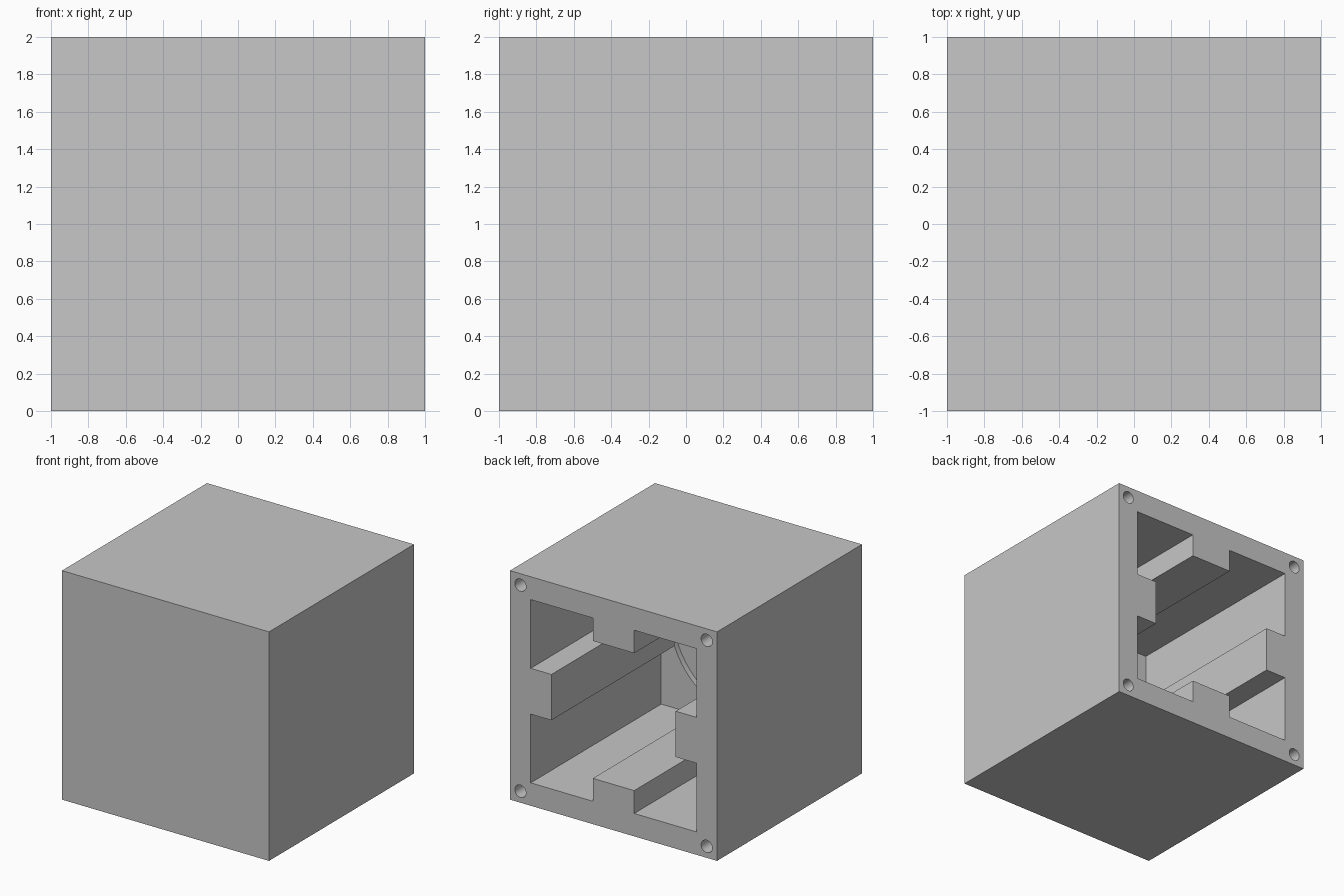
import bpy
import bmesh
import math
from mathutils import Matrix, Vector

default = bpy.data.objects.get("Cube")
if default:
    bpy.data.objects.remove(default, do_unlink=True)

HALF = 1.0        # half the cube
INNER = 0.8       # half the cavity
RIB_HALF = 0.2    # half the rib width
RIB_TOP = 0.6     # rib distance from the axis
WALL_Y = -0.8     # inside of the front wall
RIB_END_Y = -0.7  # ribs stop short of the wall
OUT_Y = 1.1       # cutters run past the open back

grey = bpy.data.materials.new("light_grey")
grey.use_nodes = True
grey.diffuse_color = (0.57, 0.57, 0.57, 1)
grey.node_tree.nodes["Principled BSDF"].inputs["Base Color"].default_value = (0.57, 0.57, 0.57, 1)


def prism(name, profile, y0, y1):
    """Extrude an x, z profile (about the box axis) along y."""
    bm = bmesh.new()
    face = bm.faces.new([bm.verts.new((x, y0, z + HALF)) for x, z in profile])
    grown = bmesh.ops.extrude_face_region(bm, geom=[face])["geom"]
    verts = [v for v in grown if isinstance(v, bmesh.types.BMVert)]
    bmesh.ops.translate(bm, verts=verts, vec=(0, y1 - y0, 0))
    bmesh.ops.recalc_face_normals(bm, faces=bm.faces)
    mesh = bpy.data.meshes.new(name)
    bm.to_mesh(mesh)
    bm.free()
    mesh.materials.append(grey)
    obj = bpy.data.objects.new(name, mesh)
    bpy.context.collection.objects.link(obj)
    return obj


def circle(radius, sides, cx=0, cz=0):
    steps = [2 * math.pi * i / sides for i in range(sides)]
    return [(cx + radius * math.cos(a), cz + radius * math.sin(a)) for a in steps]


def square(half):
    return [(-half, -half), (half, -half), (half, half), (-half, half)]


# Cavity outline: one corner pocket turned four times, leaving a rib per side
corner = [(RIB_HALF, RIB_TOP), (RIB_HALF, INNER), (INNER, INNER),
          (INNER, RIB_HALF), (RIB_TOP, RIB_HALF)]
ribbed = []
for turn in range(4):
    spin = Matrix.Rotation(-turn * math.pi / 2, 2)
    ribbed += [tuple(spin @ Vector(p)) for p in corner]

# Solid body and the shapes cut from its back
box = prism("housing_box", square(HALF), -HALF, HALF)
cutters = [
    prism("ribbed_cavity_cutter", ribbed, RIB_END_Y - 0.05, OUT_Y),
    prism("end_gap_cutter", square(INNER), WALL_Y, RIB_END_Y),
    prism("round_recess_cutter", circle(0.72, 64), WALL_Y - 0.05, WALL_Y + 0.05),
]

# Screw holes in the four corners
for sx in (-1, 1):
    for sz in (-1, 1):
        cutters.append(prism("screw_hole_cutter", circle(0.054, 32, sx * 0.9, sz * 0.9), 0.6, OUT_Y))

bpy.ops.object.select_all(action="DESELECT")
bpy.context.view_layer.objects.active = box
box.select_set(True)
for cutter in cutters:
    cutter.hide_render = True
    cut = box.modifiers.new(cutter.name, "BOOLEAN")
    cut.operation = "DIFFERENCE"
    cut.solver = "EXACT"
    cut.object = cutter
    bpy.ops.object.modifier_apply(modifier=cut.name)
    bpy.data.objects.remove(cutter, do_unlink=True)

# Smooth the round walls, keep the edges crisp
bpy.ops.object.shade_smooth_by_angle(angle=math.radians(30))
